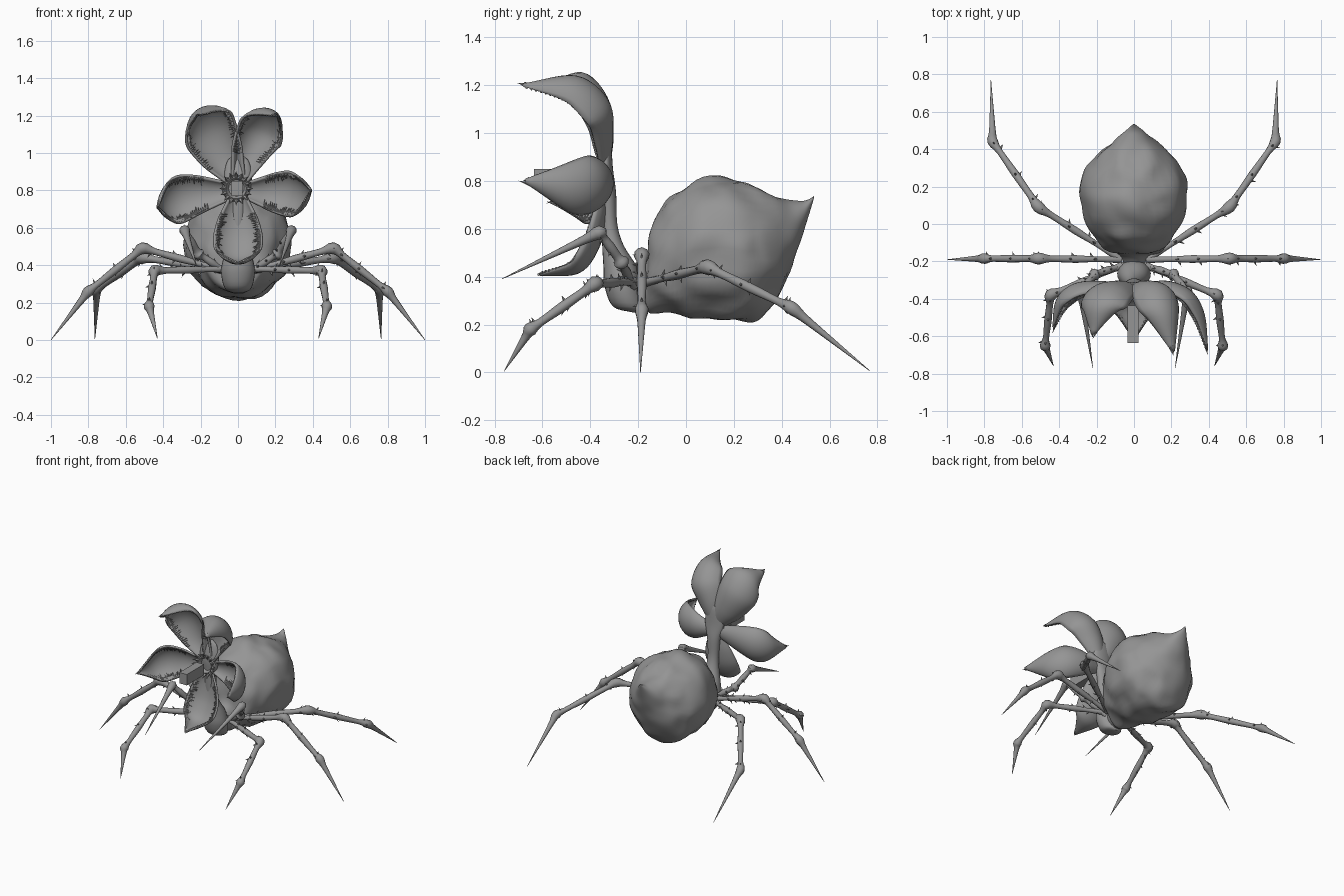
import bpy, bmesh, math, random
from mathutils import Vector, noise

random.seed(4)
if "Cube" in bpy.data.objects:
    bpy.data.objects.remove(bpy.data.objects["Cube"])

grey = bpy.data.materials.new("plain_grey")
grey.use_nodes = True
grey.diffuse_color = (0.3, 0.3, 0.3, 1)
grey.node_tree.nodes["Principled BSDF"].inputs["Base Color"].default_value = grey.diffuse_color


def finish(name, bm, angle=50):
    bmesh.ops.recalc_face_normals(bm, faces=bm.faces)
    mesh = bpy.data.meshes.new(name)
    bm.to_mesh(mesh)
    bm.free()
    mesh.materials.append(grey)
    obj = bpy.data.objects.new(name, mesh)
    bpy.context.collection.objects.link(obj)
    bpy.ops.object.select_all(action="DESELECT")
    obj.select_set(True)
    bpy.context.view_layer.objects.active = obj
    if angle:
        bpy.ops.object.shade_smooth_by_angle(angle=math.radians(angle))
    return obj


def spline(points, steps):
    """Catmull-Rom curve through points of any dimension."""
    p = [Vector(q) for q in points]
    p = [p[0] * 2 - p[1]] + p + [p[-1] * 2 - p[-2]]
    out = []
    for a, b, c, d in zip(p, p[1:], p[2:], p[3:]):
        for i in range(steps):
            t = i / steps
            out.append((b * 2 + (c - a) * t + (a * 2 - b * 5 + c * 4 - d) * t**2
                        + (b * 3 - a - c * 3 + d) * t**3) / 2)
    return out + [p[-2]]


def loft(bm, rings, closed=True):
    rows = [[bm.verts.new(co) for co in ring] for ring in rings]
    n = len(rows[0])
    for a, b in zip(rows, rows[1:]):
        for i in range(n if closed else n - 1):
            j = (i + 1) % n
            bm.faces.new((a[i], a[j], b[j], b[i]))
    if closed:
        bm.faces.new(rows[0])
        bm.faces.new(rows[-1])


def ellipse(centre, u, v, sides):
    angles = [math.tau * i / sides for i in range(sides)]
    return [centre + u * math.cos(a) + v * math.sin(a) for a in angles]


def spike(bm, base, direction, length, radius):
    d = direction.normalized()
    u = d.orthogonal().normalized()
    ring = [bm.verts.new(co) for co in ellipse(base, u * radius, d.cross(u) * radius, 5)]
    tip = bm.verts.new(base + d * length)
    bm.faces.new(ring)
    for i in range(5):
        bm.faces.new((ring[i], ring[(i + 1) % 5], tip))


X, Y, Z = Vector((1, 0, 0)), Vector((0, 1, 0)), Vector((0, 0, 1))

# Lumpy abdomen with an upturned point: y, top, bottom, half width
sections = [(-.23, .40, .27, .05), (-.17, .47, .26, .08), (-.15, .58, .25, .13),
            (-.11, .68, .245, .18), (-.03, .76, .235, .235), (.1, .81, .22, .28),
            (.2, .8, .215, .29), (.3, .77, .225, .255), (.37, .74, .29, .2),
            (.43, .72, .42, .13), (.48, .715, .55, .07), (.51, .722, .64, .035),
            (.535, .737, .73, .003)]
rings = []
for y, top, low, half in spline(sections, 5):
    ring = ellipse(Vector((0, y, (top + low) / 2)), X * half, Z * (top - low) / 2, 44)
    bump = min(.02, half * .1)
    rings.append([co + noise.noise_vector(co * 9) * bump for co in ring])
bm = bmesh.new()
loft(bm, rings)
finish("abdomen", bm)

# Thorax rising into the neck: y, z, half width, half depth
sections = [(-.2, .25, .02, .02), (-.24, .275, .07, .065), (-.265, .36, .09, .075),
            (-.275, .44, .078, .07), (-.305, .53, .05, .045), (-.32, .62, .04, .033),
            (-.325, .75, .05, .033), (-.335, .85, .075, .03), (-.33, .95, .06, .018),
            (-.325, .99, .02, .005)]
bm = bmesh.new()
loft(bm, [ellipse(Vector((0, y, z)), X * a, Y * b, 24) for y, z, a, b in spline(sections, 4)])
finish("thorax_and_neck", bm)

# Toothed petals: midrib points, half width, depth of the cup
petals = {
    "upper_right": ([(0, -.33, .84), (-.08, -.31, .98), (-.16, -.33, 1.13),
                     (-.2, -.43, 1.23), (-.22, -.59, 1.2)], .14, 1.0),
    "upper_left": ([(0, -.33, .84), (.06, -.31, 1), (.13, -.33, 1.13),
                    (.17, -.46, 1.225), (.21, -.68, 1.2)], .12, 1.2),
    "left": ([(.02, -.33, .8), (.17, -.31, .79), (.3, -.36, .78),
              (.37, -.48, .77), (.39, -.67, .8)], .115, .9),
    "right": ([(-.02, -.33, .8), (-.2, -.31, .78), (-.33, -.33, .75),
               (-.41, -.41, .725), (-.43, -.55, .71)], .12, .9),
    "lower": ([(0, -.34, .78), (0, -.34, .65), (0, -.37, .52),
               (0, -.45, .42), (0, -.61, .41)], .125, .8)}
widths = [(.3,), (.8,), (1.02,), (.85,), (.03,)]
SPREAD = 1.2
for name, (rib, half, cup) in petals.items():
    path = spline(rib, 6)
    profile = [w[0] * half for w in spline([w + (0,) for w in widths], 6)]
    radial = Vector(rib[2]) - Vector(rib[0])
    radial.y = 0
    side = radial.normalized().cross(-Y)
    rows = []
    for i, (co, w) in enumerate(zip(path, profile)):
        along = path[min(i + 1, len(path) - 1)] - path[max(i - 1, 0)]
        inward = side.cross(along).normalized()
        row = []
        for k in range(-6, 7):
            a = SPREAD * k / 6
            row.append(co + side * w * math.sin(a) / math.sin(SPREAD)
                       + inward * w * cup * (1 - math.cos(a)))
        rows.append(row)
    bm = bmesh.new()
    loft(bm, rows, closed=False)
    obj = finish(name + "_petal", bm)
    shell = obj.modifiers.new("thickness", "SOLIDIFY")
    shell.thickness = .014
    shell.offset = 0

    # Teeth line the rim and lean towards the midrib
    bm = bmesh.new()
    for i in range(5, len(rows) - 1):
        for edge, inner in ((0, 4), (-1, -5)):
            for step in (0, .5):
                base = rows[i][edge].lerp(rows[i + 1][edge], step)
                aim = rows[i][inner].lerp(rows[i + 1][inner], step) - base
                aim += Vector((0, -.02, 0))
                spike(bm, base + aim * .05, aim, random.uniform(.025, .055), .008)
    finish(name + "_petal_teeth", bm, 0)

# Throat, its ring of teeth and the block in front of it
hub = Vector((-.01, -.35, .81))
bm = bmesh.new()
loft(bm, [ellipse(hub - Y * d, X * r, Z * r, 24)
          for d, r in ((-.02, .075), (.02, .07), (.03, .055), (.005, .04))])
finish("throat", bm)
bm = bmesh.new()
for co in ellipse(hub - Y * .02, X * .062, Z * .062, 16):
    spike(bm, co, (co - hub) * .6 - Y * .03, .045, .012)
finish("throat_teeth", bm, 0)
bm = bmesh.new()
bmesh.ops.create_cube(bm, size=1)
for v in bm.verts:
    v.co = Vector((v.co.x * .06 - .005, v.co.y * .2 - .535, v.co.z * .08 + .81))
finish("centre_block", bm, 0)

# Legs: hip, knee, ankle and tip on the left side
legs = {"rear_leg": [(.07, -.19, .37), (.51, .09, .44), (.755, .44, .27), (.765, .77, .005)],
        "middle_leg": [(.07, -.19, .37), (.51, -.185, .49), (.8, -.185, .26), (1, -.19, 0)],
        "front_leg": [(.06, -.22, .38), (.445, -.38, .37), (.475, -.65, .18), (.43, -.76, .005)],
        "raised_arm": [(.06, -.22, .36), (.21, -.27, .46), (.285, -.36, .585), (.22, -.77, .39)]}
for name, joints in legs.items():
    for label, mirror in (("left_", 1), ("right_", -1)):
        pts = [Vector((x * mirror, y, z)) for x, y, z in joints]
        hip, knee, ankle, tip = pts
        stations = [(hip, .02), (hip.lerp(knee, .3), .015), (hip.lerp(knee, .55), .021),
                    (hip.lerp(knee, .85), .018), (knee, .033), (knee.lerp(ankle, .16), .019),
                    (knee.lerp(ankle, .5), .021), (knee.lerp(ankle, .85), .017),
                    (ankle, .029), (ankle.lerp(tip, .15), .019),
                    (ankle.lerp(tip, .5), .011), (tip, .001)]
        bm = bmesh.new()
        path = spline([(*co, r) for co, r in stations], 3)
        rings = []
        for i, q in enumerate(path):
            d = (path[min(i + 1, len(path) - 1)] - path[max(i - 1, 0)]).to_3d().normalized()
            u = d.cross(Vector((.3 * mirror, -.2, 1))).normalized()
            rings.append(ellipse(q.to_3d(), u * q.w, d.cross(u) * q.w, 10))
        loft(bm, rings)
        # Thorns around the joints and along the upper leg
        for a, b, share in ((hip, knee, .35), (hip, knee, .6), (hip, knee, .95),
                            (knee, ankle, .1), (knee, ankle, .45), (knee, ankle, .92)):
            d = (b - a).normalized()
            for out in (Z, -Z, d.cross(Z).normalized()):
                spot = a.lerp(b, share + random.uniform(-.05, .05))
                spike(bm, spot + out * .012, out + d * .5, .03, .009)
        finish(label + name, bm)
